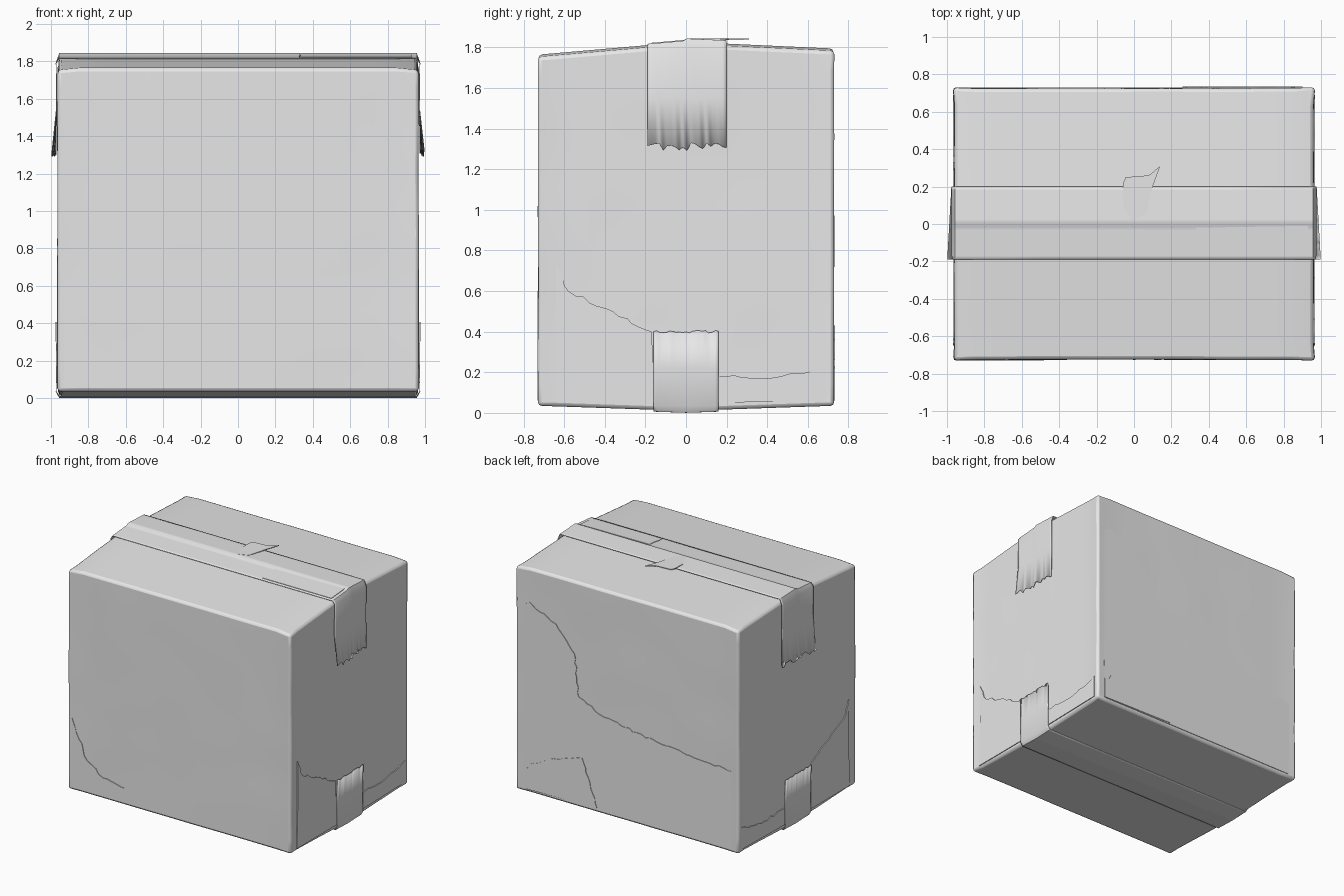
import bpy, bmesh, random
from mathutils import Vector, noise

random.seed(4)
if "Cube" in bpy.data.objects:
    bpy.data.objects.remove(bpy.data.objects["Cube"])

HX, HY = 0.96, 0.725

cardboard = bpy.data.materials.new("plain grey card")
cardboard.use_nodes = True
cardboard.diffuse_color = (0.8, 0.8, 0.8, 1)
cardboard.node_tree.nodes["Principled BSDF"].inputs["Base Color"].default_value = (0.8, 0.8, 0.8, 1)


def top_z(y):
    return 1.78 + 0.015 * y / HY + 0.048 * (1 - abs(y) / HY)


def bottom_z(y):
    return 0.035 - 0.025 * (1 - abs(y) / HY)


def finish(bm, name, bevel=0, thick=0):
    bmesh.ops.recalc_face_normals(bm, faces=bm.faces)
    mesh = bpy.data.meshes.new(name)
    bm.to_mesh(mesh)
    bm.free()
    obj = bpy.data.objects.new(name, mesh)
    bpy.context.collection.objects.link(obj)
    mesh.materials.append(cardboard)
    if thick:
        mod = obj.modifiers.new("thickness", "SOLIDIFY")
        mod.thickness, mod.offset = thick, 0
    if bevel:
        mod = obj.modifiers.new("soft edges", "BEVEL")
        mod.width, mod.segments, mod.angle_limit = bevel, 2, 0.8
    bpy.ops.object.select_all(action="DESELECT")
    obj.select_set(True)
    bpy.context.view_layer.objects.active = obj
    bpy.ops.object.shade_smooth_by_angle(angle=0.6)
    return obj


# Box body: gently crowned lid and base, worn walls
bm = bmesh.new()
bmesh.ops.create_cube(bm, size=1)
bmesh.ops.subdivide_edges(bm, edges=bm.edges[:], cuts=15, use_grid_fill=True)
for v in bm.verts:
    u = v.co * 2
    y = u.y * HY
    low, high = bottom_z(y), top_z(y)
    v.co = Vector((u.x * HX, y, low + (high - low) * (u.z + 1) / 2))
    wobble = noise.noise_vector(v.co * 3) * 0.003
    if abs(u.x) > 0.99:
        v.co.x += wobble.x + (0.007 * u.x if abs(u.y) > 0.99 else 0)
    if abs(u.y) > 0.99:
        v.co.y += wobble.y + (0.005 * u.y if abs(u.x) > 0.99 else 0)
    if u.z > 0.99 and abs(u.x) > 0.99:
        v.co.z -= 0.012
finish(bm, "box_body", bevel=0.018)


# Tape strips: a ribbon along x that wraps over both ends
def tape(name, path, y0, y1, level, lift, tear, peel, step):
    bm = bmesh.new()
    cols = 20
    ys = [y0 + (y1 - y0) * i / cols for i in range(cols + 1)]
    rows = []
    for k, (x, z) in enumerate(path):
        row = []
        for i, y in enumerate(ys):
            px, pz = x, z
            if z is None:
                pz = level(y) + lift + (step if y > -0.005 else 0)
            if k in (0, len(path) - 1):
                pz += random.uniform(-tear, tear)
                px += (1 if x > 0 else -1) * peel * (1 - i / cols)
            row.append(bm.verts.new((px, y, pz)))
        rows.append(row)
    for a, b in zip(rows, rows[1:]):
        for i in range(cols):
            bm.faces.new((a[i], a[i + 1], b[i + 1], b[i]))
    return finish(bm, name, thick=0.005)


def wrap(end, mid, edge):
    half = [(0.974, end), (0.97, mid), (0.972, edge), (0.955, None), (0.5, None)]
    return [(-x, z) for x, z in half] + [(x, z) for x, z in reversed(half)]


tape("top_tape", wrap(1.31, 1.55, 1.79), -0.19, 0.2, top_z, 0.004, 0.022, 0.022, 0.01)
tape("bottom_tape", wrap(0.4, 0.22, 0.035), -0.16, 0.16, bottom_z, -0.007, 0.006, 0, 0)


# Torn paper layers: thin plates whose listed tear line is roughened
def torn_plate(name, tear, rest, place, depth=0.007):
    pts = []
    for a, b in zip(tear, tear[1:]):
        a, b = Vector(a), Vector(b)
        n = max(2, int((b - a).length / 0.035))
        for i in range(n):
            p = a.lerp(b, i / n)
            if i:
                p += Vector((random.uniform(-1, 1), random.uniform(-1, 1))) * 0.009
            pts.append(p)
    pts += [Vector(tear[-1])] + [Vector(p) for p in rest]
    bm = bmesh.new()
    inner = [bm.verts.new(place(p.x, p.y, 0)) for p in pts]
    outer = [bm.verts.new(place(p.x, p.y, depth)) for p in pts]
    bm.faces.new(inner)
    bm.faces.new(outer)
    for i in range(len(pts)):
        j = (i + 1) % len(pts)
        bm.faces.new((inner[i], inner[j], outer[j], outer[i]))
    return finish(bm, name)


for s, side in ((1, "left"), (-1, "right")):
    def on_side(y, z, d, s=s):
        return (s * (HX + d), y, z)

    torn_plate(side + "_torn_front_layer",
               [(-0.64, 0.73), (-0.58, 0.6), (-0.36, 0.5), (-0.17, 0.4)],
               [(-0.15, 0.05), (-0.65, 0.05), (-0.64, 0.35)], on_side)
    torn_plate(side + "_torn_back_layer",
               [(0.16, 0.18), (0.4, 0.17), (0.6, 0.2), (0.69, 0.23)],
               [(0.69, 0.06), (0.16, 0.05)], on_side)


def on_back(x, z, d):
    return (x, HY + d, z)


def on_front(x, z, d):
    return (x, -HY - d, z)


torn_plate("back_torn_layer",
           [(0.85, 1.53), (0.62, 1.42), (0.46, 1.23), (0.42, 0.9),
            (0.2, 0.8), (-0.3, 0.72), (-0.9, 0.67)],
           [(-0.9, 0.06), (0.9, 0.06), (0.9, 1.5)], on_back, 0.005)
torn_plate("back_lower_layer",
           [(0.9, 0.22), (0.7, 0.33), (0.39, 0.43), (0.32, 0.25), (0.26, 0.07)],
           [(0.9, 0.06)], on_back, 0.009)
torn_plate("front_torn_corner",
           [(-0.93, 0.6), (-0.87, 0.45), (-0.8, 0.3), (-0.66, 0.2), (-0.48, 0.17)],
           [(-0.48, 0.06), (-0.93, 0.06)], on_front, 0.006)


# Lifted scraps on the lid
def on_lid(x, y, d):
    return (x, y, top_z(y) + 0.012 + d + 0.06 * max(0, y - 0.1))


torn_plate("lid_scrap", [(-0.01, 0.02), (-0.06, 0.13), (-0.045, 0.25)],
           [(0.08, 0.26), (0.14, 0.31), (0.1, 0.2), (0.06, 0.05)], on_lid, 0.006)
torn_plate("lid_front_scrap", [(0.33, -0.17), (0.33, -0.02)],
           [(0.93, -0.01), (0.93, -0.17)],
           lambda x, y, d: (x, y, top_z(y) + d + 0.004), 0.006)
